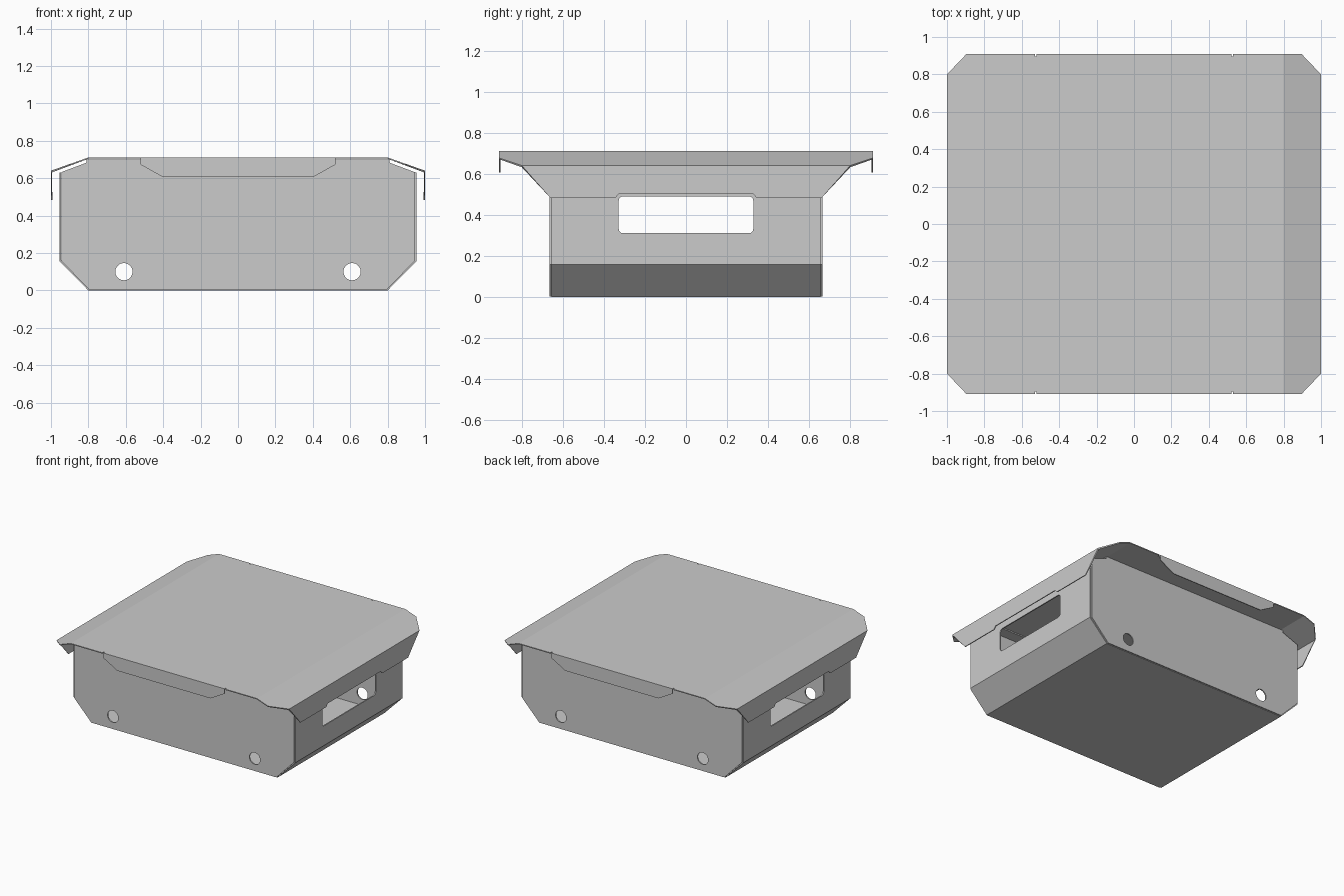
import bpy, bmesh
from math import cos, sin, pi

if "Cube" in bpy.data.objects:
    bpy.data.objects.remove(bpy.data.objects["Cube"])

def sheet(name, faces, outward, thick):
    """Folded sheet metal: polygons welded along bends, thickened inward."""
    bm = bmesh.new()
    for pts in faces:
        bm.faces.new([bm.verts.new(p) for p in pts])
    bmesh.ops.remove_doubles(bm, verts=bm.verts, dist=1e-5)
    bmesh.ops.recalc_face_normals(bm, faces=bm.faces)
    bm.faces.ensure_lookup_table()
    if bm.faces[0].normal.dot(outward) < 0:
        bmesh.ops.reverse_faces(bm, faces=bm.faces)
    me = bpy.data.meshes.new(name)
    bm.to_mesh(me)
    bm.free()
    ob = bpy.data.objects.new(name, me)
    bpy.context.collection.objects.link(ob)
    mod = ob.modifiers.new("thickness", 'SOLIDIFY')
    mod.thickness = thick
    mod.offset = -1
    mod.use_even_offset = True
    return ob

def prism(name, a, b):
    """Solid cutter between two matching end loops."""
    bm = bmesh.new()
    va, vb = [[bm.verts.new(p) for p in loop] for loop in (a, b)]
    bm.faces.new(va)
    bm.faces.new(vb)
    n = len(va)
    for i in range(n):
        j = (i + 1) % n
        bm.faces.new((va[i], va[j], vb[j], vb[i]))
    bmesh.ops.recalc_face_normals(bm, faces=bm.faces)
    me = bpy.data.meshes.new(name)
    bm.to_mesh(me)
    bm.free()
    ob = bpy.data.objects.new(name, me)
    bpy.context.collection.objects.link(ob)
    ob.hide_render = True
    return ob

def cut(ob, cutter):
    mod = ob.modifiers.new("cut", 'BOOLEAN')
    mod.operation = 'DIFFERENCE'
    mod.solver = 'EXACT'
    mod.object = cutter

def bake(ob):
    """Apply all modifiers."""
    dg = bpy.context.evaluated_depsgraph_get()
    me = bpy.data.meshes.new_from_object(ob.evaluated_get(dg))
    ob.modifiers.clear()
    ob.data = me

def mirrored(pts):
    """Right half outline plus its mirror image, as a closed loop."""
    return pts + [(-x, y) for x, y in reversed(pts)]

# tray: floor, chamfers and side walls folded from one sheet
prof = [(-.955, .63), (-.955, .157), (-.8, 0), (.8, 0), (.955, .157), (.955, .63)]
d = .655
order = [2, 0, 1, 3, 4]
tray = sheet("tray", [[(prof[i][0], -d, prof[i][1]), (prof[i + 1][0], -d, prof[i + 1][1]),
                       (prof[i + 1][0], d, prof[i + 1][1]), (prof[i][0], d, prof[i][1])]
                      for i in order], (0, 0, -1), .009)

# rounded handle slots through both side walls
r = .022
slot = []
for k, (cy, cz) in enumerate([(.328 - r, .49 - r), (-.328 + r, .49 - r),
                              (-.328 + r, .31 + r), (.328 - r, .31 + r)]):
    slot += [(cy + r * cos((k + i / 4) * pi / 2), cz + r * sin((k + i / 4) * pi / 2))
             for i in range(5)]
slot_cutter = prism("slot_cutter", [(-1.2, y, z) for y, z in slot], [(1.2, y, z) for y, z in slot])
cut(tray, slot_cutter)

# round holes near the bottom corners of the end panels
hole_cutters = []
for s in (-1, 1):
    ring = [(s * .61 + .046 * cos(i * pi / 16), .1 + .046 * sin(i * pi / 16)) for i in range(32)]
    hole_cutters.append(prism("hole_cutter", [(x, -.8, z) for x, z in ring],
                              [(x, .8, z) for x, z in ring]))

# end panels with an inward top flange
outline = mirrored([(.795, .003), (.945, .158), (.945, .632), (.81, .683), (.81, .699)])
panels = []
for s, name in ((-1, "front_panel"), (1, "back_panel")):
    y = s * .665
    wall = [(x, y, z) for x, z in outline]
    flange = [(-.81, y, .699), (.81, y, .699), (.81, s * .57, .699), (-.81, s * .57, .699)]
    p = sheet(name, [wall, flange], (0, s, 0), .009)
    for c in hole_cutters:
        cut(p, c)
    panels.append(p)

# lid: flat top with relief notches, sloped sides, side skirts, end tabs
e, w, top = .91, .525, .711
quarter = [(.8, e), (w + .005, e), (w + .005, e - .015), (w - .005, e - .015), (w - .005, e)]
edge = quarter + [(-x, y) for x, y in reversed(quarter)]
faces = [[(x, y, top) for x, y in edge] + [(-x, -y, top) for x, y in edge]]
skirt = mirrored([(.8, .64), (.66, .482), (.345, .482), (.325, .503)])
tab = mirrored([(w - .005, top), (w - .005, .672), (.4, .605)])
for s in (-1, 1):
    faces.append([(s * .8, -e, top), (s * .895, -e, .677), (s, -.8, .64),
                  (s, .8, .64), (s * .895, e, .677), (s * .8, e, top)])
    faces.append([(s, y, z) for y, z in skirt])
    faces.append([(x, s * e, z) for x, z in tab])
lid = sheet("lid", faces, (0, 0, 1), .007)

for ob in [tray, lid] + panels:
    bake(ob)
for c in [slot_cutter] + hole_cutters:
    bpy.data.objects.remove(c)
